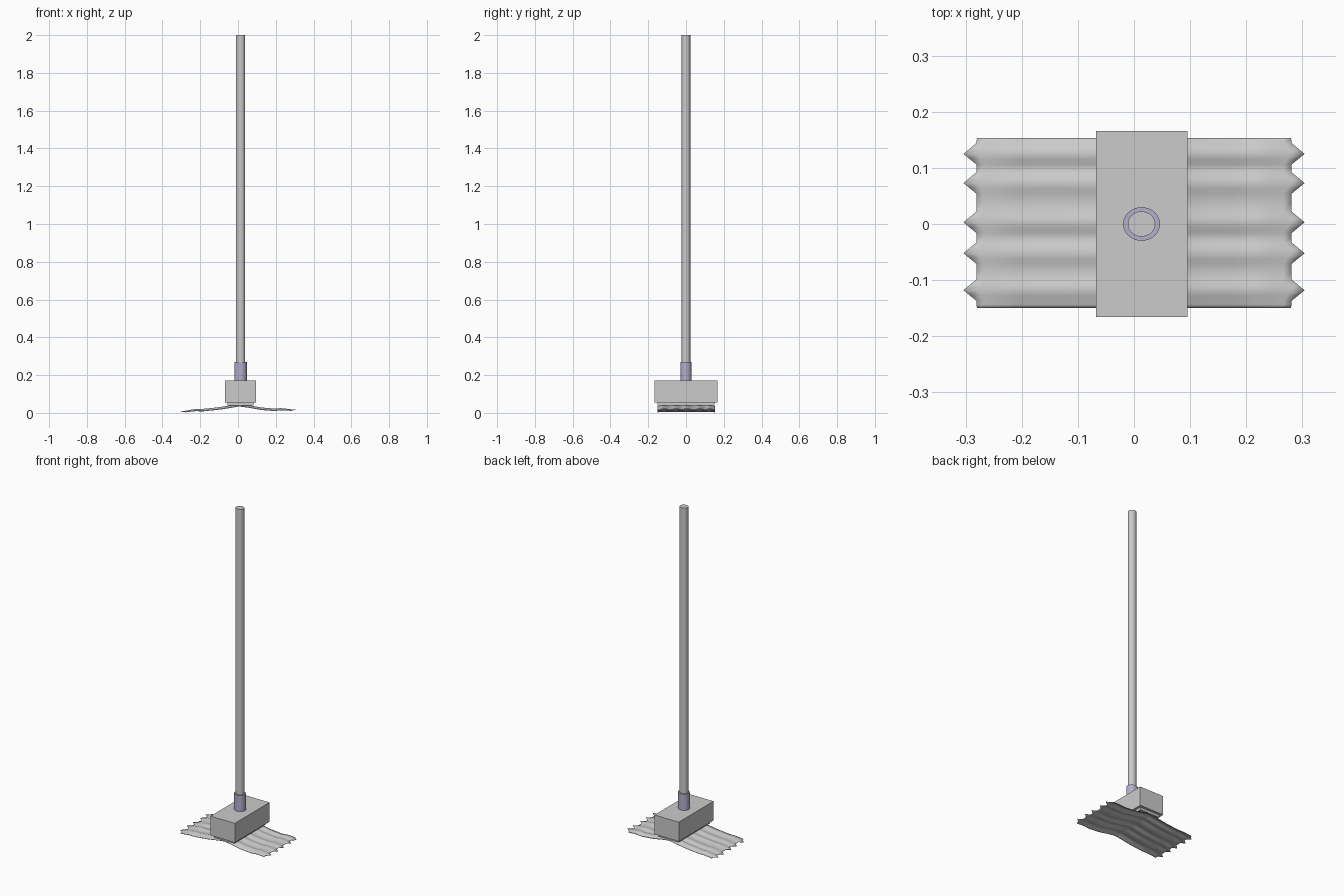
import bpy, bmesh, math

if "Cube" in bpy.data.objects:
    bpy.data.objects.remove(bpy.data.objects["Cube"])

CX = 0.0135  # centre line of handle and head


def box(name, x0, x1, y0, y1, z0, z1):
    bpy.ops.mesh.primitive_cube_add(size=1, location=((x0+x1)/2, (y0+y1)/2, (z0+z1)/2))
    ob = bpy.context.object
    ob.name = name
    ob.scale = (x1-x0, y1-y0, z1-z0)
    bpy.ops.object.transform_apply(location=False, rotation=False, scale=True)
    return ob


def tube(name, rx, ry, z0, z1):
    bpy.ops.mesh.primitive_cylinder_add(vertices=32, radius=1, depth=z1-z0, location=(CX, 0, (z0+z1)/2))
    ob = bpy.context.object
    ob.name = name
    ob.scale = (rx, ry, 1)
    bpy.ops.object.transform_apply(location=False, rotation=False, scale=True)
    bpy.ops.object.shade_smooth_by_angle()
    return ob


def lerp(table, t):
    for (a, va), (b, vb) in zip(table, table[1:]):
        if t <= b:
            return va + (vb-va)*max(0, (t-a)/(b-a))
    return table[-1][1]


# handle, socket and head block
tube("handle", 0.0245, 0.0225, 0.2, 2.0)
socket = tube("handle_socket", 0.033, 0.03, 0.16, 0.27)
mat = bpy.data.materials.new("socket_violet")
mat.diffuse_color = (0.45, 0.43, 0.58, 1)
mat.use_nodes = True
mat.node_tree.nodes["Principled BSDF"].inputs["Base Color"].default_value = mat.diffuse_color
socket.data.materials.append(mat)
box("head_block", -0.068, 0.095, -0.166, 0.166, 0.055, 0.172)
box("clamp_plate", -0.055, 0.081, -0.15, 0.15, 0.04, 0.056)

# mop cloth: drooping ribbed sheet with toothed ends
tips = [-0.118, -0.052, 0.003, 0.073, 0.125]
edge = [(-0.15, 0.28)]
for t in tips:
    edge += [(t-0.019, 0.281), (t, 0.304), (t+0.019, 0.281)]
edge.append((0.153, 0.28))
droop = [(-0.304, 0.005), (-0.28, 0.009), (-0.22, 0.018), (-0.19, 0.017), (-0.1, 0.026),
         (-0.05, 0.034), (0.0, 0.042), (0.02, 0.042), (0.07, 0.034), (0.12, 0.025),
         (0.19, 0.019), (0.23, 0.022), (0.28, 0.017), (0.304, 0.016)]
ribs = []
for a, b in zip(tips, tips[1:]):
    ribs += [(a, 1), ((a+b)/2, -1)]
ribs = [(-0.15, -1.6)] + ribs + [(tips[-1], 1), (0.153, -1.6)]

ys = []
for (a, _), (b, _) in zip(edge, edge[1:]):
    ys += [a, (a+b)/2]
ys.append(edge[-1][0])
bm = bmesh.new()
N = 40
rows = []
for y in ys:
    end = lerp(edge, y)
    row = []
    for i in range(N+1):
        u = -1 + 2*i/N
        # only the outer strip follows the teeth
        x = u*0.28 + (end-0.28)*math.copysign(max(0, abs(u)-0.9)/0.1, u)
        amp = 0.004 if abs(x) < 0.2 else 0.004 - 0.002*min(1, (abs(x)-0.2)/0.08)
        z = lerp(droop, x) + amp*lerp(ribs, y)
        row.append(bm.verts.new((x, y, max(z, 0.003))))
    rows.append(row)
for r, s in zip(rows, rows[1:]):
    for i in range(N):
        bm.faces.new((r[i], r[i+1], s[i+1], s[i]))
me = bpy.data.meshes.new("mop_cloth")
bm.to_mesh(me)
bm.free()
cloth = bpy.data.objects.new("mop_cloth", me)
bpy.context.collection.objects.link(cloth)
bpy.context.view_layer.objects.active = cloth
bpy.ops.object.select_all(action='DESELECT')
cloth.select_set(True)
bpy.ops.object.shade_smooth_by_angle(angle=math.radians(40))
sol = cloth.modifiers.new("thickness", 'SOLIDIFY')
sol.thickness = 0.003
sol.offset = -1
